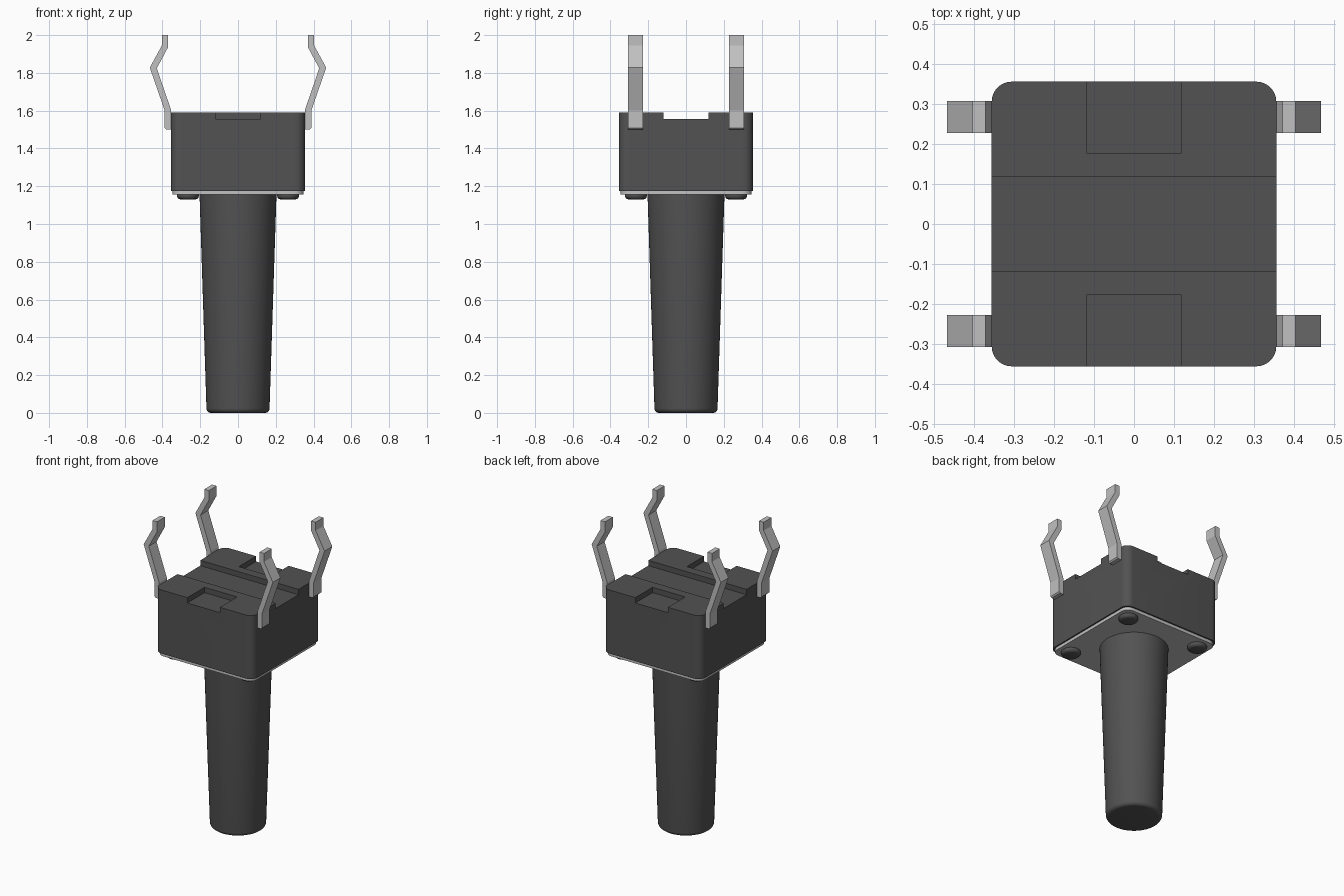
import bpy, bmesh, math
from mathutils import Matrix

cube = bpy.data.objects.get("Cube")
if cube:
    bpy.data.objects.remove(cube, do_unlink=True)


def material(name, value, metallic=0.0):
    m = bpy.data.materials.new(name)
    m.use_nodes = True
    colour = (value, value, value, 1)
    m.diffuse_color = colour
    m.node_tree.nodes["Principled BSDF"].inputs["Base Color"].default_value = colour
    return m


black = material("black plastic", 0.085)
metal = material("light grey metal", 0.53)


def make(name, bm, mat, smooth=True):
    bmesh.ops.recalc_face_normals(bm, faces=bm.faces)
    mesh = bpy.data.meshes.new(name)
    bm.to_mesh(mesh)
    bm.free()
    ob = bpy.data.objects.new(name, mesh)
    bpy.context.collection.objects.link(ob)
    mesh.materials.append(mat)
    bpy.ops.object.select_all(action='DESELECT')
    ob.select_set(True)
    bpy.context.view_layer.objects.active = ob
    if smooth:
        bpy.ops.object.shade_smooth_by_angle(angle=math.radians(35))
    return ob


def box(x0, x1, y0, y1, z0, z1):
    bm = bmesh.new()
    mat = Matrix.LocRotScale(((x0 + x1) / 2, (y0 + y1) / 2, (z0 + z1) / 2), None,
                             (x1 - x0, y1 - y0, z1 - z0))
    bmesh.ops.create_cube(bm, size=1, matrix=mat)
    return bm


def rounded_block(half, z0, z1, radius):
    """Square block with rounded vertical edges."""
    bm = box(-half, half, -half, half, z0, z1)
    upright = [e for e in bm.edges if abs(e.verts[0].co.z - e.verts[1].co.z) > 1e-4]
    bmesh.ops.bevel(bm, geom=upright, offset=radius, segments=8, profile=0.5, affect='EDGES')
    return bm


def lathe(profile, x=0, y=0, steps=64):
    """Solid of revolution from (radius, z) points, closed at both ends."""
    bm = bmesh.new()
    rings = [[bm.verts.new((x + r * math.cos(2 * math.pi * i / steps),
                            y + r * math.sin(2 * math.pi * i / steps), z))
              for i in range(steps)] for r, z in profile]
    for a, b in zip(rings, rings[1:]):
        for i in range(steps):
            j = (i + 1) % steps
            bm.faces.new((a[i], a[j], b[j], b[i]))
    bm.faces.new(rings[0])
    bm.faces.new(rings[-1])
    return bm


# Housing, with a channel across it and an open pocket at front and back
housing = make("housing", rounded_block(0.355, 1.175, 1.59, 0.05), black, False)
FLOOR, TOP = 1.555, 1.7
cutters = [make("cutter", box(*b, FLOOR, TOP), black, False) for b in (
    (-0.5, 0.5, -0.118, 0.118),
    (-0.118, 0.118, -0.5, -0.177),
    (-0.118, 0.118, 0.177, 0.5))]
bpy.ops.object.select_all(action='DESELECT')
housing.select_set(True)
bpy.context.view_layer.objects.active = housing
for c in cutters:
    mod = housing.modifiers.new("cut", 'BOOLEAN')
    mod.operation = 'DIFFERENCE'
    mod.solver = 'EXACT'
    mod.object = c
    bpy.ops.object.modifier_apply(modifier=mod.name)
for c in cutters:
    bpy.data.objects.remove(c, do_unlink=True)
bpy.ops.object.shade_smooth_by_angle(angle=math.radians(35))

# Metal cover plate under the housing
make("cover_plate", rounded_block(0.346, 1.155, 1.18, 0.05), metal)

# Tapered plunger with a rounded tip
tip = [(0.143 + 0.024 * math.sin(a), 0.024 - 0.024 * math.cos(a))
       for a in (math.pi / 2 * i / 6 for i in range(7))]
make("plunger", lathe(tip + [(0.204, 1.165)]), black)

# Rivet heads and bent pins, one of each per corner
PIN = [(0.355, 1.50), (0.380, 1.50), (0.388, 1.508), (0.388, 1.60), (0.467, 1.828),
       (0.403, 1.945), (0.403, 2.0), (0.370, 2.0), (0.370, 1.936), (0.430, 1.824),
       (0.355, 1.606)]
for sx, side in ((1, "left"), (-1, "right")):
    for sy, end in ((-1, "front"), (1, "back")):
        rivet = [(0.038, 1.130), (0.049, 1.133), (0.056, 1.140), (0.058, 1.148), (0.058, 1.16)]
        make(f"rivet_{end}_{side}", lathe(rivet, sx * 0.265, sy * 0.265, 32), black)

        bm = bmesh.new()
        face = bm.faces.new([bm.verts.new((sx * x, sy * 0.267 - 0.04, z)) for x, z in PIN])
        ext = bmesh.ops.extrude_face_region(bm, geom=[face])
        bmesh.ops.translate(bm, vec=(0, 0.08, 0),
                            verts=[v for v in ext["geom"] if isinstance(v, bmesh.types.BMVert)])
        make(f"pin_{end}_{side}", bm, metal, False)
